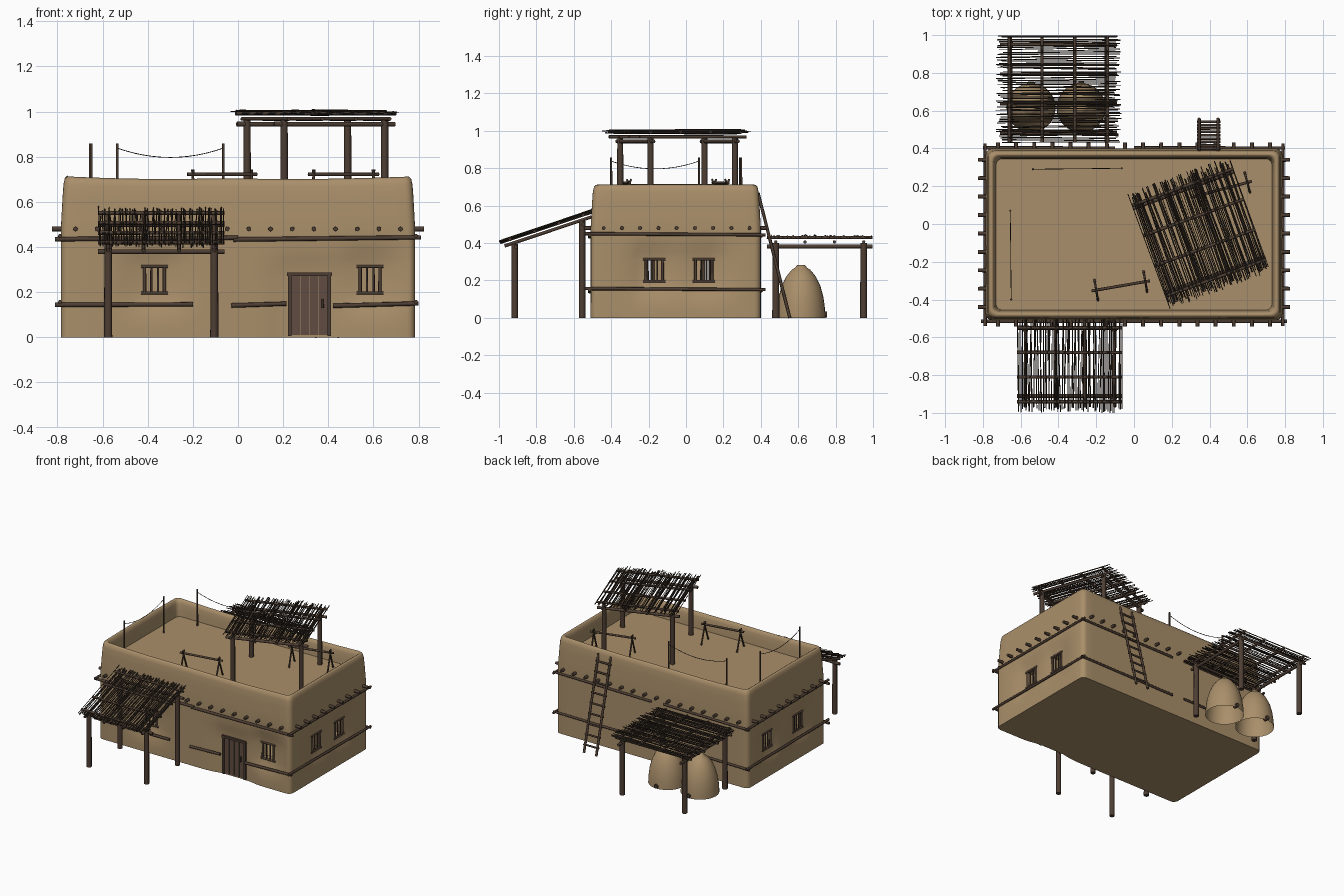
import bpy, bmesh, math, random
from mathutils import Matrix, Vector

random.seed(4)
if "Cube" in bpy.data.objects:
    bpy.data.objects.remove(bpy.data.objects["Cube"], do_unlink=True)


def material(name, r, g, b):
    m = bpy.data.materials.new(name)
    m.use_nodes = True
    m.diffuse_color = (r, g, b, 1)
    m.node_tree.nodes["Principled BSDF"].inputs["Base Color"].default_value = (r, g, b, 1)
    return m


CLAY = material("tan clay", 0.40, 0.275, 0.145)
WOOD = material("dark wood", 0.075, 0.048, 0.033)
TWIG = material("darker twigs", 0.04, 0.028, 0.019)
DOOR = material("door brown", 0.115, 0.073, 0.052)


def finish(name, bm, mat):
    me = bpy.data.meshes.new(name)
    bm.to_mesh(me)
    bm.free()
    me.materials.append(mat)
    ob = bpy.data.objects.new(name, me)
    bpy.context.collection.objects.link(ob)
    return ob


def rods(name, items, mat=WOOD, sides=8):
    """Round poles, each given as (start, end, radius)."""
    bm = bmesh.new()
    for a, b, r in items:
        a, b = Vector(a), Vector(b)
        d = b - a
        M = Matrix.Translation((a + b) / 2) @ d.to_track_quat("Z", "Y").to_matrix().to_4x4()
        bmesh.ops.create_cone(bm, cap_ends=True, segments=sides, radius1=r,
                              radius2=r * 0.93, depth=d.length, matrix=M)
    for f in bm.faces:
        f.smooth = len(f.verts) == 4
    return finish(name, bm, mat)


def boxes(name, items, mat):
    """Square-cut timber, each given as (low corner, high corner)."""
    bm = bmesh.new()
    for lo, hi in items:
        lo, hi = Vector(lo), Vector(hi)
        M = Matrix.Translation((lo + hi) / 2) @ Matrix.Diagonal((*(hi - lo), 1))
        bmesh.ops.create_cube(bm, size=1, matrix=M)
    return finish(name, bm, mat)


# House shell: a rounded ring swept up the wall, over the parapet and down to the roof
HX, HY, Y0, R = 0.785, 0.455, -0.055, 0.035
ROOF, WIN_W, WIN_LO, WIN_HI = 0.59, 0.045, 0.20, 0.31
WINDOWS = [("y", -1, -0.37), ("y", -1, 0.585), ("x", 1, -0.17), ("x", 1, 0.095),
           ("x", -1, -0.22), ("x", -1, 0.14)]
DENT = 0.028


def stops(half, axis):
    """Grid lines along a wall, including the window edges."""
    n = int(half / 0.03)
    s = [-half + 2 * half * i / n for i in range(n + 1)]
    edges = [u + k * WIN_W - (Y0 if axis == "x" else 0)
             for ax, _, u in WINDOWS if ax == axis for k in (-1, 1)]
    s = [v for v in s if all(abs(v - e) > 0.012 for e in edges)]
    return sorted(s + edges)


def ring():
    xs, ys = stops(HX - R, "y"), stops(HY - R, "x")
    runs = [[(x, -HY) for x in xs], [(HX, y) for y in ys],
            [(x, HY) for x in reversed(xs)], [(-HX, y) for y in reversed(ys)]]
    centres = [(HX - R, R - HY), (HX - R, HY - R), (R - HX, HY - R), (R - HX, R - HY)]
    pts = []
    for k, (run, c) in enumerate(zip(runs, centres)):
        pts += run
        for j in (1, 2, 3):
            t = math.radians(90 * k - 90 + 22.5 * j)
            pts.append((c[0] + R * math.cos(t), c[1] + R * math.sin(t)))
    return pts


def dent(side, sign, u, z):
    """Soft hollow pressed into the plaster round each opening."""
    depth = 0
    spots = [(a, s, v, WIN_W + 0.01, 0.255, 0.06) for a, s, v in WINDOWS]
    spots.append(("y", -1, 0.317, 0.09, 0.14, 0.14))
    for a, s, v, w, zc, h in spots:
        if (a, s) == (side, sign):
            q = math.hypot(max(abs(u - v) - w, 0), max(abs(z - zc) - h, 0))
            amount = DENT if h < 0.1 else 0.02
            depth = max(depth, amount * math.exp(-(q / 0.075) ** 2))
    return depth


def build_walls():
    bm = bmesh.new()
    pts = ring()
    profile = [(0, z) for z in (0, 0.04, 0.08, 0.12, 0.16, WIN_LO, 0.255, WIN_HI, 0.35,
                                0.39, 0.43, 0.48)]
    profile += [(0.004, 0.55), (0.008, 0.62), (0.012, 0.67), (0.018, 0.695), (0.029, 0.705),
                (0.04, 0.698), (0.047, 0.675), (0.052, 0.63), (0.055, ROOF)]
    rows = []
    for inset, z in profile:
        row = []
        for px, py in pts:
            x, y = px * (1 - inset / HX), py * (1 - inset / HY) + Y0
            if inset < 0.01:
                if abs(py) > HY - 0.001:
                    s = math.copysign(1, py)
                    y -= s * dent("y", s, x, z)
                elif abs(px) > HX - 0.001:
                    s = math.copysign(1, px)
                    x -= s * dent("x", s, y, z)
            rise = max(0, z - ROOF) / 0.12
            wave = 0.010 * (px / HX) ** 4 + 0.005 * math.sin(9 * px + 2) * math.cos(3 * py) - 0.003
            row.append(bm.verts.new((x, y, z + rise * wave)))
        rows.append(row)
    n = len(pts)
    holes = []
    for lo, hi in zip(rows, rows[1:]):
        for i in range(n):
            f = bm.faces.new((lo[i], lo[(i + 1) % n], hi[(i + 1) % n], hi[i]))
            f.smooth = True
            c = f.calc_center_median()
            if WIN_LO < c.z < WIN_HI:
                for a, s, u in WINDOWS:
                    along, out = (c.x, c.y - Y0) if a == "y" else (c.y, c.x)
                    limit = HY - 0.06 if a == "y" else HX - 0.06
                    if abs(along - u) < WIN_W and out * s > limit:
                        holes.append(f)
    bm.faces.new(rows[-1])
    bm.faces.new(rows[0][::-1])
    # Window openings with deep reveals
    bmesh.ops.delete(bm, geom=holes, context="FACES")
    rim = [e for e in bm.edges if e.is_boundary]
    out = bmesh.ops.extrude_edge_only(bm, edges=rim)["geom"]
    for g in out:
        if isinstance(g, bmesh.types.BMVert):
            if abs(g.co.x) > 0.7:
                g.co.x -= math.copysign(0.05, g.co.x)
            else:
                g.co.y += 0.05
        elif isinstance(g, bmesh.types.BMFace):
            g.smooth = False
    finish("clay_walls", bm, CLAY)


build_walls()

# Window frames and bars
for k, (a, s, u) in enumerate(WINDOWS):
    face = s * (HX - DENT) if a == "x" else Y0 + s * (HY - DENT)

    def at(along, z):
        return (face, along, z) if a == "x" else (along, face, z)
    parts = [(at(u - 0.06, z), at(u + 0.06, z), 0.008) for z in (WIN_LO - 0.004, WIN_HI + 0.004)]
    parts += [(at(u + d, WIN_LO), at(u + d, WIN_HI), r)
              for d, r in ((-0.044, 0.008), (-0.014, 0.005), (0.016, 0.005), (0.044, 0.008))]
    rods(f"window_frame_{k + 1}", parts)

# Door
FY = Y0 - HY + 0.02
boxes("door_planks", [((0.235 + 0.0415 * i, FY - 0.006, 0.01), (0.2745 + 0.0415 * i, FY + 0.015, 0.275))
                      for i in range(4)], DOOR)
boxes("door_frame", [((0.222, FY - 0.014, 0.005), (0.238, FY + 0.015, 0.28)),
                     ((0.397, FY - 0.014, 0.005), (0.413, FY + 0.015, 0.28)),
                     ((0.218, FY - 0.016, 0.272), (0.417, FY + 0.015, 0.288))], WOOD)
rods("door_handle", [((0.375, FY - 0.014, 0.13), (0.375, FY - 0.014, 0.17), 0.005)])

# Roof beam ends poking out of the walls
ends = []
for i in range(16):
    x = -0.72 + 0.096 * i
    ends += [((x, Y0 + s * 0.42, 0.48), (x, Y0 + s * 0.487, 0.48), 0.011) for s in (-1, 1)]
for i in range(9):
    y = -0.44 + 0.0975 * i
    ends += [((s * 0.75, y, 0.48), (s * 0.825, y, 0.48), 0.011) for s in (-1, 1)]
rods("beam_ends", ends)

# Long poles strapped along the walls
bands = []
for z in (0.438, 0.145):
    spans = [(-0.81, 0.0), (-0.02, 0.81)] if z > 0.3 else [(-0.81, -0.2), (-0.03, 0.215), (0.42, 0.8)]
    for i, (a, b) in enumerate(spans):
        tilt = random.uniform(-0.006, 0.006)
        bands.append(((a, Y0 - HY - 0.005, z + tilt), (b, Y0 - HY - 0.005, z - tilt), 0.01))
    for a, b in ((-0.8, -0.1), (0.0, 0.8)):
        bands.append(((a, Y0 + HY + 0.003, z), (b, Y0 + HY + 0.003, z + 0.006), 0.009))
    for s in (-1, 1):
        bands.append(((s * (HX + 0.003), -0.54, z + 0.012), (s * (HX + 0.003), 0.425, z + 0.006), 0.009))
rods("wall_poles", bands)


# Shelters: posts, two bearers, rafters, battens and a layer of twigs
def shelter(name, M, hx, hy, px, py, base, count, r):
    def p(x, y, z):
        return tuple(M @ Vector((x, y, z)))

    def spread(h, n):
        return [-h + 2 * h * i / (n - 1) for i in range(n)]
    posts = []
    for sx in (-px, px):
        for sy in (-py, py):
            top = p(sx, sy, -0.03)
            posts.append(((top[0], top[1], base), top, r))
    rods(name + "_posts", posts)
    frame = [(p(-hx, y, -0.048), p(hx, y, -0.048), 0.011) for y in (-py, py)]
    frame += [(p(x, -hy * 0.95, -0.024), p(x, hy * 0.95, -0.024), 0.009) for x in spread(px, 4)]
    frame += [(p(-hx, y, 0), p(hx, y, 0), 0.009) for y in spread(hy * 0.8, 4)]
    rods(name + "_frame", frame)
    twigs = []
    for i in range(count):
        x = -hx + 2 * hx * (i + random.random()) / count
        a, b = (hy * random.uniform(0.9, 1.03) for _ in range(2))
        z = random.uniform(-0.006, 0.012)
        x2 = max(-hx, min(hx, x + random.uniform(-0.012, 0.012)))
        twigs.append((p(x, -a, z), p(x2, b, z + random.uniform(-0.004, 0.004)),
                      random.uniform(0.002, 0.0035)))
    rods(name + "_twigs", twigs, TWIG, 5)


shelter("roof_shelter", Matrix.Translation((0.345, -0.045, 0.992)) @ Matrix.Rotation(math.radians(20), 4, "Z"),
        0.285, 0.32, 0.237, 0.24, ROOF, 85, 0.017)
shelter("back_shelter", Matrix.Translation((-0.4, 0.715, 0.43)) @ Matrix.Rotation(math.radians(90), 4, "Z"),
        0.283, 0.325, 0.235, 0.255, 0, 75, 0.019)
shelter("front_awning", Matrix.Translation((-0.34, -0.745, 0.485)) @ Matrix.Rotation(math.radians(18.5), 4, "X"),
        0.28, 0.258, 0.235, 0.19, 0, 62, 0.018)

# Ladder leaning on the back wall
foot, head = Vector((0, 0.555, 0)), Vector((0, 0.385, 0.67))
rails = [(foot + Vector((x, 0, 0)), head + Vector((x, 0, 0)), 0.009) for x in (0.345, 0.445)]
for i in range(9):
    c = foot.lerp(head, 0.08 + 0.105 * i)
    rails.append((c + Vector((0.333, 0, 0)), c + Vector((0.457, 0, 0)), 0.007))
rods("ladder", rails)

# Clay ovens
PROFILE = [(0.13, 0), (0.128, 0.05), (0.12, 0.11), (0.104, 0.17), (0.08, 0.22), (0.05, 0.257),
           (0.03, 0.27), (0.024, 0.281), (0, 0.284)]
for k, x in enumerate((-0.545, -0.28)):
    bm = bmesh.new()
    chain = [bm.verts.new((r, 0, z)) for r, z in PROFILE]
    edges = [bm.edges.new(e) for e in zip(chain, chain[1:])]
    bmesh.ops.spin(bm, geom=chain + edges, axis=(0, 0, 1), cent=(0, 0, 0), angle=math.tau, steps=28)
    bmesh.ops.remove_doubles(bm, verts=bm.verts, dist=0.0005)
    bmesh.ops.recalc_face_normals(bm, faces=bm.faces)
    for f in bm.faces:
        f.smooth = True
    finish(f"clay_oven_{k + 1}", bm, CLAY).location = (x, 0.615, 0)
    rods(f"oven_plug_{k + 1}", [((x, 0.72, 0.018), (x, 0.755, 0.018), 0.016)])

# Drying racks on the roof
for k, (a, b) in enumerate((((-0.2, -0.35), (0.06, -0.305)), ((0.335, 0.15), (0.6, 0.22)))):
    a, b = Vector((*a, 0.722)), Vector((*b, 0.722))
    d = (b - a).normalized()
    side = Vector((-d.y, d.x, 0))
    items = [(a - d * 0.025, b + d * 0.025, 0.008)]
    for c in (a, b):
        for s in (-1, 1):
            items.append((c + side * s * 0.055 + Vector((0, 0, ROOF - 0.722)),
                          c - side * s * 0.012 + Vector((0, 0, 0.02)), 0.006))
    rods(f"drying_rack_{k + 1}", items)

# Washing lines
for k, (a, b) in enumerate((((-0.535, 0.29), (-0.065, 0.295)), ((-0.655, 0.07), (-0.65, -0.4)))):
    rods(f"line_poles_{k + 1}", [((*q, ROOF), (*q, 0.858), 0.006) for q in (a, b)])
    a, b = Vector((*a, 0.838)), Vector((*b, 0.838))
    path = [a.lerp(b, i / 12) - Vector((0, 0, 0.165 * (i / 12) * (1 - i / 12))) for i in range(13)]
    rods(f"washing_line_{k + 1}", [(p, q, 0.002) for p, q in zip(path, path[1:])], TWIG, 5)
